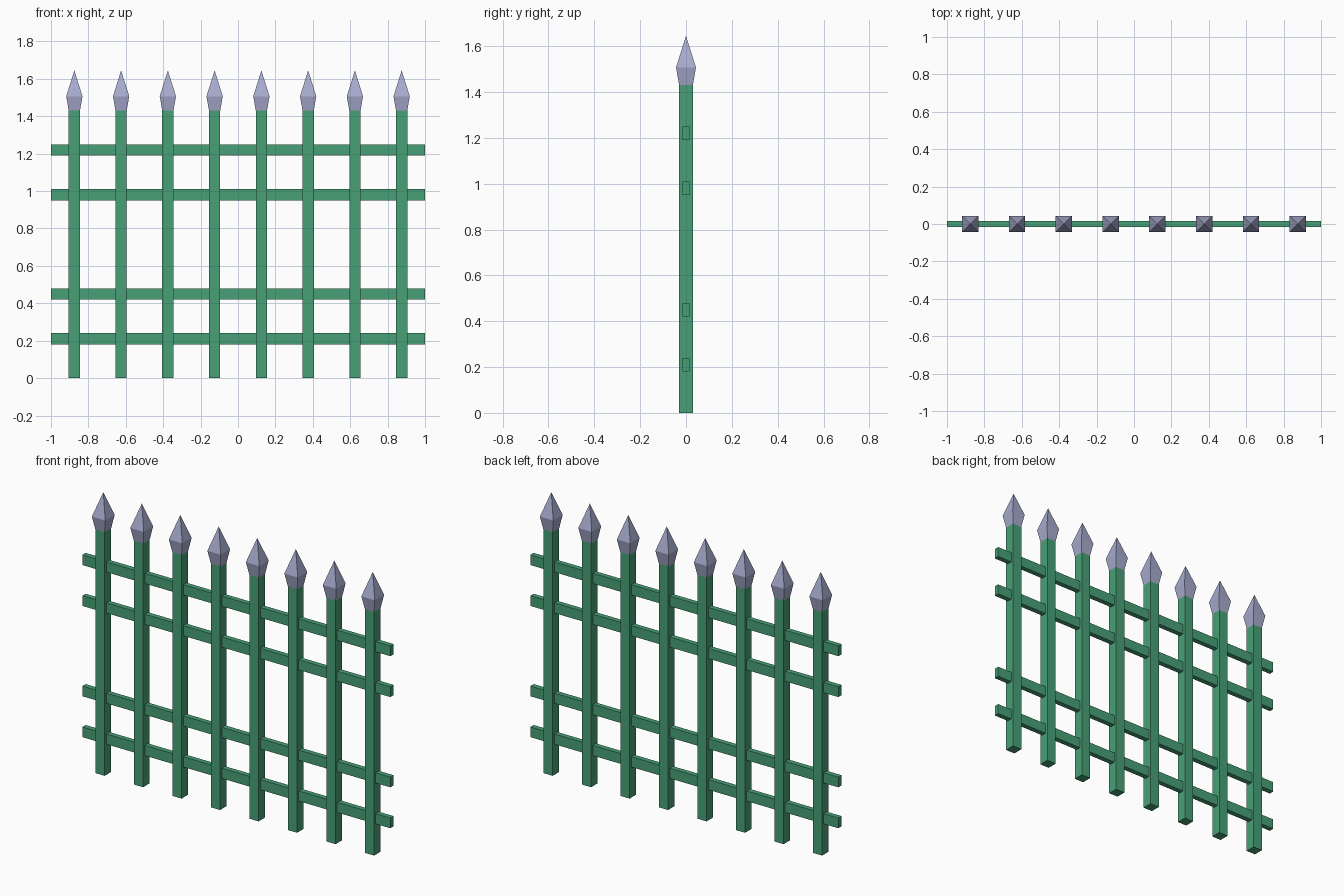
import bpy, bmesh

if "Cube" in bpy.data.objects:
    bpy.data.objects.remove(bpy.data.objects["Cube"])

def material(name, rgb):
    m = bpy.data.materials.new(name)
    m.diffuse_color = (*rgb, 1)
    m.use_nodes = True
    m.node_tree.nodes["Principled BSDF"].inputs["Base Color"].default_value = m.diffuse_color
    return m

green = material("green_paint", (0.065, 0.352, 0.185))
steel = material("pale_steel", (0.39, 0.41, 0.62))

def finish(name, bm, mat, loc):
    bmesh.ops.recalc_face_normals(bm, faces=bm.faces)
    me = bpy.data.meshes.new(name)
    bm.to_mesh(me)
    bm.free()
    me.materials.append(mat)
    ob = bpy.data.objects.new(name, me)
    ob.location = loc
    bpy.context.collection.objects.link(ob)

def box(name, size, loc, mat):
    bm = bmesh.new()
    bmesh.ops.create_cube(bm, size=1)
    bmesh.ops.scale(bm, vec=size, verts=bm.verts)
    finish(name, bm, mat, loc)

def spearhead(name, loc):
    # square base flares to the shoulder, then narrows to a point
    bm = bmesh.new()
    rings = [[bm.verts.new((sx * r, sy * r, z))
              for sx, sy in ((-1, -1), (1, -1), (1, 1), (-1, 1))]
             for r, z in ((0.03, 0), (0.0435, 0.077))]
    tip = bm.verts.new((0, 0, 0.215))
    bm.faces.new(rings[0])
    for i in range(4):
        j = (i + 1) % 4
        bm.faces.new((rings[0][i], rings[0][j], rings[1][j], rings[1][i]))
        bm.faces.new((rings[1][i], rings[1][j], tip))
    finish(name, bm, steel, loc)

# upright posts with spear tips
for i in range(8):
    x = -0.875 + 0.25 * i
    box(f"post_{i + 1}", (0.06, 0.06, 1.43), (x, 0, 0.715), green)
    spearhead(f"spear_tip_{i + 1}", (x, 0, 1.43))

# horizontal rails running through the posts
for i, z in enumerate((0.21, 0.45, 0.98, 1.22)):
    box(f"rail_{i + 1}", (2, 0.03, 0.06), (0, 0, z), green)
